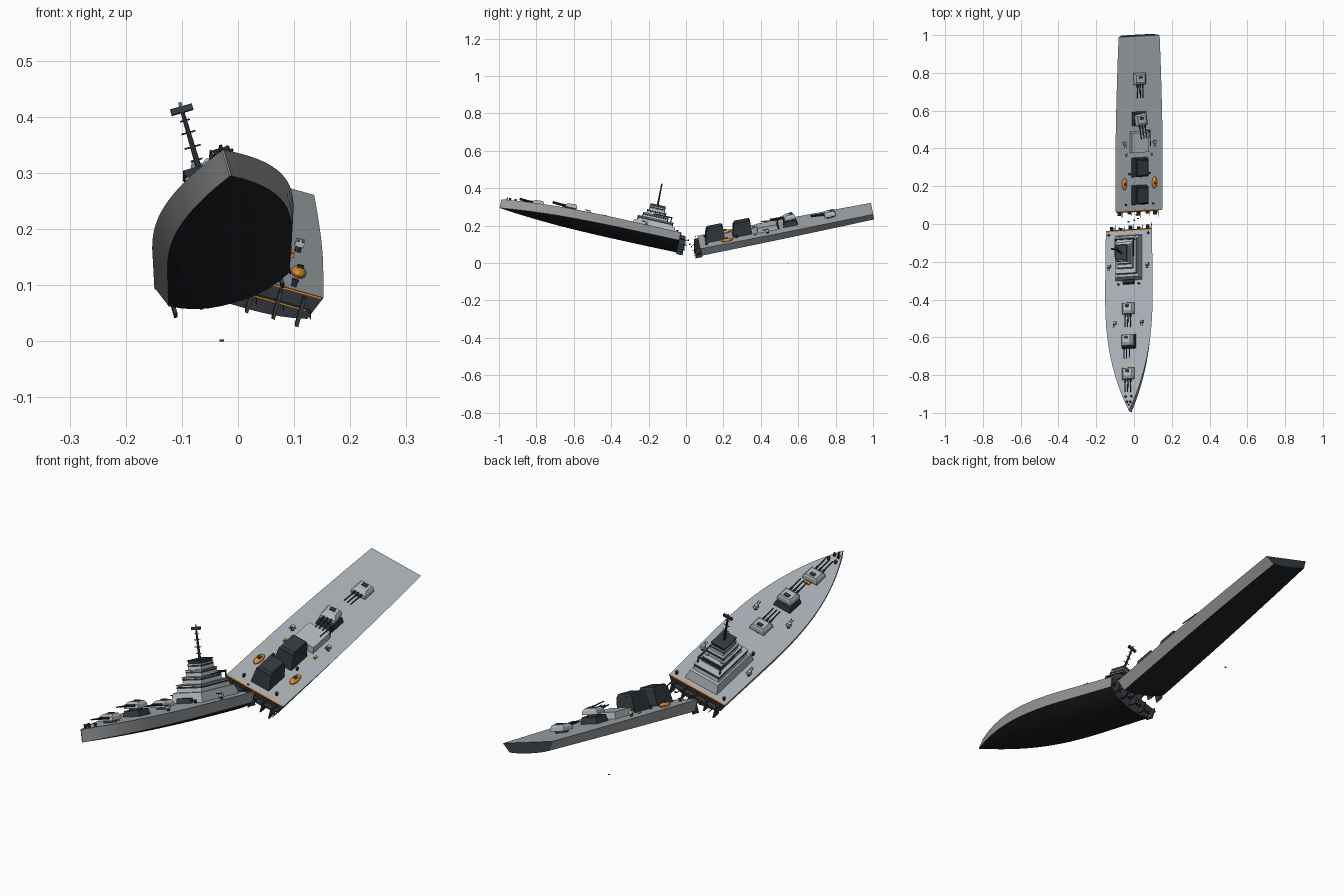
import bpy, bmesh, math, random
from mathutils import Matrix, Vector

if "Cube" in bpy.data.objects:
    bpy.data.objects.remove(bpy.data.objects["Cube"])

random.seed(4)

def mat(name, c):
    m = bpy.data.materials.new(name)
    m.diffuse_color = (*c, 1)
    m.use_nodes = True
    m.node_tree.nodes["Principled BSDF"].inputs["Base Color"].default_value = m.diffuse_color
    return m

DECK = mat("deck_grey", (.40, .44, .47))
SIDE = mat("hull_grey", (.32, .33, .34))
KEEL = mat("bottom_black", (.012, .015, .018))
LIGHT = mat("house_grey", (.45, .48, .50))
DARK = mat("dark_slate", (.035, .042, .05))
GLOW = mat("orange", (.75, .27, .03))

rot = lambda deg, ax: Matrix.Rotation(math.radians(deg), 4, ax)
# Local frames of the two halves: deck centre at the break, pitched then rolled
BOW = Matrix.Translation((-.027, -.035, .13)) @ rot(-12.5, 'X') @ rot(-16, 'Y')
STERN = Matrix.Translation((.027, .072, .112)) @ rot(11, 'X') @ rot(16, 'Y')

def obj(name, bm, frame, mats):
    bmesh.ops.recalc_face_normals(bm, faces=bm.faces)
    me = bpy.data.meshes.new(name)
    bm.to_mesh(me)
    bm.free()
    o = bpy.data.objects.new(name, me)
    bpy.context.collection.objects.link(o)
    o.matrix_world = frame
    for m in mats:
        me.materials.append(m)
    return o

def box(name, frame, c, size, m, taper=(1, 1), shift=0):
    """Box standing on c, top scaled by taper and shifted along y."""
    bm = bmesh.new()
    bmesh.ops.create_cube(bm, size=1)
    for v in bm.verts:
        x, y, z = v.co
        up = z > 0
        v.co = (x * size[0] * (taper[0] if up else 1),
                y * size[1] * (taper[1] if up else 1) + (shift if up else 0),
                (z + .5) * size[2])
    return obj(name, bm, frame @ Matrix.Translation(c), [m])

def rod(name, frame, a, b, r, m, sides=8, r2=None):
    a, b = Vector(a), Vector(b)
    d = b - a
    bm = bmesh.new()
    bmesh.ops.create_cone(bm, cap_ends=True, segments=sides, radius1=r,
                          radius2=r if r2 is None else r2, depth=d.length)
    M = Matrix.Translation((a + b) / 2) @ d.to_track_quat('Z', 'Y').to_matrix().to_4x4()
    return obj(name, bm, frame @ M, [m])

def hull(name, frame, stations):
    """stations: (y, half width, chine half width, side depth, extra keel depth)"""
    bm = bmesh.new()
    n, rings = 10, []
    for y, w, cw, s, e in stations:
        pts = [(-w, 0)]
        for i in range(n + 1):
            u = -1 + 2 * i / n
            pts.append((cw * u, -s - e * (1 - abs(u) ** 2.4)))
        pts.append((w, 0))
        rings.append([bm.verts.new((x, y, z)) for x, z in pts])
    k = len(rings[0])
    for a, b in zip(rings, rings[1:]):
        for i in range(k):
            f = bm.faces.new((a[i], a[(i + 1) % k], b[(i + 1) % k], b[i]))
            f.material_index = 0 if i == k - 1 else 1 if i in (0, k - 2) else 2
    bm.faces.new(rings[0]).material_index = 3
    bm.faces.new(rings[-1]).material_index = 3 if name == "stern_hull" else 1
    o = obj(name, bm, frame, [DECK, SIDE, KEEL, DARK])
    bpy.ops.object.select_all(action='DESELECT')
    o.select_set(True)
    bpy.context.view_layer.objects.active = o
    bpy.ops.object.shade_smooth_by_angle(angle=math.radians(25))

# Hulls
st = []
for i in range(25):
    t = 1 - (1 - i / 24) ** 1.4
    s = max(0, (t - .33) / .67)
    w = max(.0015, (.127 + .004 * min(1, t / .33)) * (1 - s ** 2.5))
    st.append((-.975 * t, w, w * .88, .04 + .009 * t, .026 * (1 - t ** 2)))
hull("bow_hull", BOW, st)
st = []
for i in range(13):
    t = i / 12
    w = .13 - .017 * max(0, (t - .3) / .7) ** 1.6
    st.append((.94 * t, w, w - .017 - .008 * t, .044 - .008 * t, .012 - .006 * t))
hull("stern_hull", STERN, st)

# Torn bulkheads, split deck plates and glowing edges
for nm, F, d in (("bow", BOW, 1), ("stern", STERN, -1)):
    for i, x in enumerate((-.10, -.05, 0, .05, .10)):
        L = (.036, .028, .04, .03, .038)[i]
        box(f"{nm}_torn_rib", F, (x + random.uniform(-.006, .006), d * L / 2, -.056),
            (.006, L, .05), DARK, (1, .7), -d * L * .12)
        rod(f"{nm}_torn_spike", F, (x + .012, 0, -.03),
            (x + .016, d * L * 1.2, -.034), .004, DARK, 4, .001)
    box(f"{nm}_torn_deck", F, (0, d * .006, -.03), (.228, .012, .004), DARK)
    box(f"{nm}_glow_deck_edge", F, (0, d * .001, -.003), (.254, .006, .004), GLOW)
    box(f"{nm}_glow_mid_edge", F, (0, d * .012, -.029), (.21, .003, .0025), GLOW)

def turret(name, F, y, h=0, yaw=0, s=1):
    """Triple turret pointing towards -y, on a dark pedestal if raised."""
    if h:
        box(name + "_pedestal", F, (0, y, 0), (.076, .076, h), DARK, (.85, .85))
    T = F @ Matrix.Translation((0, y, h)) @ rot(yaw, 'Z') @ Matrix.Scale(s, 4)
    rod(name + "_barbette", T, (0, 0, 0), (0, 0, .009), .026, DARK, 16)
    box(name + "_house", T, (0, 0, .008), (.066, .062, .014), LIGHT, (.95, .95))
    box(name + "_roof", T, (0, 0, .022), (.0627, .059, .010), LIGHT, (.72, .66), .006)
    box(name + "_hatch", T, (0, .012, .032), (.022, .014, .004), DARK)
    for x in (-.015, 0, .015):
        rod(name + "_barrel", T, (x, -.025, .019), (x, -.102, .024), .0033, DARK, 8, .0026)
        rod(name + "_collar", T, (x, -.025, .019), (x, -.045, .0203), .0048, DARK)

turret("fore_turret", BOW, -.778)
turret("raised_fore_turret", BOW, -.602, .022)
turret("mid_turret", BOW, -.425)
turret("raised_aft_turret", STERN, .495, .026, 8)
turret("aft_turret", STERN, .712)

# Bridge tiers with window bands and overhanging roofs
for i, (y, L, w, z0, z1) in enumerate(((-.147, .245, .145, 0, .036), (-.147, .195, .115, .036, .064),
                                       (-.15, .14, .088, .064, .09), (-.15, .105, .074, .09, .114),
                                       (-.15, .085, .062, .114, .136))):
    box("bridge_tier", BOW, (0, y, z0), (w, L, z1 - z0), LIGHT, (.88, .9))
    if i > 0:
        box("bridge_windows", BOW, (0, y, z0 + (z1 - z0) * .5), (w * .98, L * .98, .006), DARK)
        box("bridge_roof", BOW, (0, y, z1 - .004), (w * 1.0, L * 1.0, .004), LIGHT)
box("bridge_top", BOW, (0, -.15, .136), (.056, .076, .014), DARK, (1.1, 1.1))
box("bridge_front_steps", BOW, (0, -.278, 0), (.062, .026, .018), DARK, (1, .6))
for x in (-.05, .05):
    box("bridge_rail", BOW, (x, -.11, .088), (.005, .10, .005), DARK)
    rod("rail_post", BOW, (x, -.065, .03), (x, -.065, .09), .003, DARK)
box("bridge_rail_aft", BOW, (0, -.065, .088), (.105, .006, .006), DARK)

# Mast with yards and radar
rod("mast", BOW, (0, -.152, .14), (0, -.155, .262), .0055, DARK, 8, .0035)
for z, w in ((.17, .022), (.195, .03), (.222, .026), (.245, .018)):
    rod("mast_yard", BOW, (-w / 2, -.155, z), (w / 2, -.155, z), .0015, DARK, 6)
box("radar_plate", BOW, (0, -.155, .26), (.04, .008, .011), DARK)
rod("mast_tip", BOW, (0, -.155, .27), (0, -.155, .279), .003, LIGHT)
for x in (-.034, .034):
    rod("director_post", BOW, (x, -.10, .064), (x, -.10, .085), .005, LIGHT)
    rod("director_head", BOW, (x, -.10, .083), (x, -.10, .096), .009, LIGHT, 10)

def small_gun(F, x, y):
    rod("small_gun_post", F, (x, y, 0), (x, y, .012), .006, DARK)
    box("small_gun_shield", F, (x, y, .010), (.018, .015, .013), LIGHT, (.8, .8))
    for d in (-.004, .004):
        rod("small_gun_barrel", F, (x + d, y, .018), (x + d, y - .024, .024), .0015, DARK, 6)

for s in (-1, 1):
    for y, x in ((-.19, .105), (-.50, .075)):
        small_gun(BOW, s * x, y)
    small_gun(STERN, s * .082, .368)
    for F, x, y in ((BOW, .108, -.02), (BOW, .056, -.29), (BOW, .016, -.90), (BOW, .009, -.93),
                    (STERN, .075, .035), (STERN, .055, .20)):
        rod("bollard", F, (s * x, y, 0), (s * x, y, .011), .005, DARK)
        rod("bollard_cap", F, (s * x, y, .009), (s * x, y, .013), .0065, DARK)
    box("orange_locker", STERN, (s * .07, .30, 0), (.008, .014, .008), GLOW)
    # Life rafts
    bm = bmesh.new()
    bmesh.ops.create_uvsphere(bm, u_segments=16, v_segments=8, radius=1)
    bmesh.ops.scale(bm, vec=(.014, .033, .010), verts=bm.verts)
    obj("life_raft", bm, STERN @ Matrix.Translation((s * .083, .147, .006)), [GLOW])
    box("raft_seat", STERN, (s * .083, .147, .013), (.011, .016, .006), DARK)
box("orange_hatch", BOW, (.004, -.742, 0), (.022, .012, .006), GLOW)
rod("bow_post", BOW, (0, -.945, 0), (0, -.945, .016), .003, DARK)

# Funnels
for y in (.084, .233):
    box("funnel", STERN, (0, y, 0), (.082, .105, .062), DARK, (.84, .88), .008)
    box("funnel_cap", STERN, (0, y + .008, .062), (.066, .088, .010), DARK, (.9, .9), .002)

# After deckhouse and boom
box("aft_deckhouse", STERN, (0, .37, 0), (.10, .115, .026), LIGHT, (.92, .92))
rod("boom_post", STERN, (.045, .43, 0), (.045, .43, .055), .003, DARK)
rod("boom", STERN, (.045, .445, .05), (.046, .355, .058), .0025, DARK)

# Loose debris
box("sunken_fragment", Matrix.Translation((-.029, .545, 0)) @ rot(20, 'Z'), (0, 0, 0),
    (.007, .005, .003), DARK)
for p in ((0, .02, .10), (.02, .03, .085), (-.03, .012, .12), (.012, .05, .14)):
    box("debris", Matrix.Translation(p) @ rot(random.uniform(0, 90), 'Y'), (0, 0, 0),
        (.008, .006, .004), DARK)
